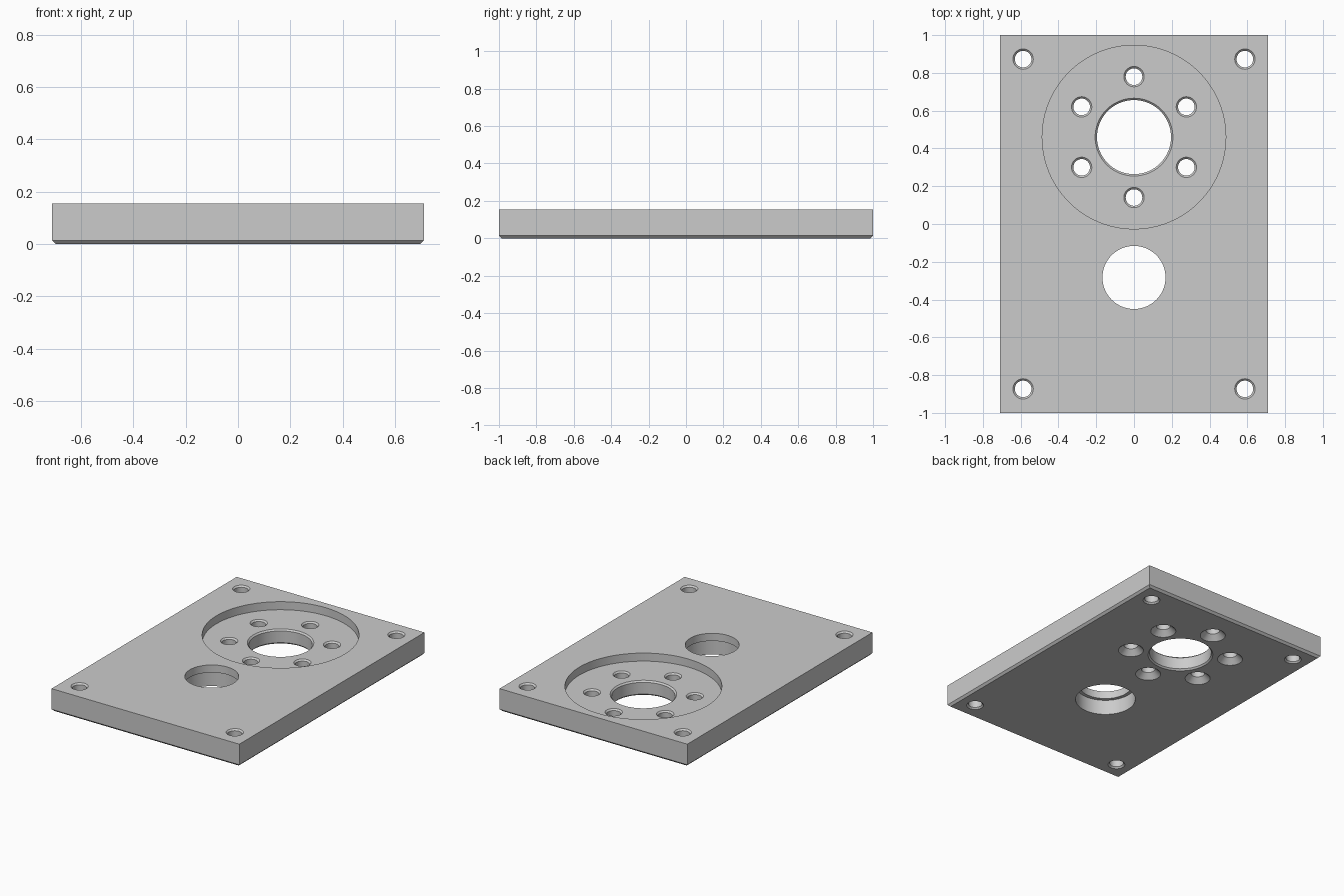
import bpy, bmesh, math
from mathutils import Matrix, Vector

cube = bpy.data.objects.get("Cube")
if cube:
    bpy.data.objects.remove(cube, do_unlink=True)

W, L, H = 1.42, 2.0, 0.155     # plate size
FLOOR = 0.10                   # floor height of the round recess
HUB_Y = 0.46                   # centre of the recess
OVER = 0.05                    # how far cutters stick out

grey = bpy.data.materials.new("plain_grey")
grey.use_nodes = True
grey.diffuse_color = (0.6, 0.6, 0.6, 1)
grey.node_tree.nodes["Principled BSDF"].inputs["Base Color"].default_value = grey.diffuse_color


def to_object(bm, name):
    bmesh.ops.recalc_face_normals(bm, faces=bm.faces)
    mesh = bpy.data.meshes.new(name)
    bm.to_mesh(mesh)
    bm.free()
    mesh.materials.append(grey)
    obj = bpy.data.objects.new(name, mesh)
    bpy.context.collection.objects.link(obj)
    return obj


def lathe(bm, x, y, profile, sides):
    """Closed solid turned from (radius, height) points, bottom to top."""
    rings = []
    for r, z in profile:
        rings.append([bm.verts.new((x + r * math.cos(a), y + r * math.sin(a), z))
                      for a in (math.tau * i / sides for i in range(sides))])
    for low, high in zip(rings, rings[1:]):
        for i in range(sides):
            j = (i + 1) % sides
            bm.faces.new((low[i], low[j], high[j], high[i]))
    bm.faces.new(rings[0][::-1])
    bm.faces.new(rings[-1])


def hole(r, sink, chamfer, top):
    """Profile of a through hole, countersunk below and chamfered on top."""
    return [(r + sink, -OVER), (r + sink, 0), (r, sink),
            (r, top - chamfer), (r + chamfer, top), (r + chamfer, top + OVER)]


# Plate with a chamfered underside
bm = bmesh.new()
bmesh.ops.create_cube(bm, size=1, matrix=Matrix.Translation((0, 0, H / 2))
                      @ Matrix.Diagonal((W, L, H, 1)))
bottom_edges = [e for e in bm.edges if all(v.co.z < 0.01 for v in e.verts)]
bmesh.ops.bevel(bm, geom=bottom_edges, offset=0.014, segments=1, affect='EDGES')
plate = to_object(bm, "mounting_plate")

# Round recess in the top
bm = bmesh.new()
lathe(bm, 0, HUB_Y, [(0.486, FLOOR), (0.486, H + OVER)], 96)
recess = to_object(bm, "recess_cutter")

# All through holes
bm = bmesh.new()
lathe(bm, 0, HUB_Y, hole(0.196, 0.01, 0.01, FLOOR), 64)
lathe(bm, 0, -0.283, [(0.19, -OVER), (0.19, 0.103), (0.167, 0.103), (0.167, H + OVER)], 64)
for i in range(6):
    a = math.radians(30 + 60 * i)
    lathe(bm, 0.32 * math.cos(a), HUB_Y + 0.32 * math.sin(a),
          hole(0.044, 0.036, 0.01, FLOOR), 32)
for sx in (-1, 1):
    for sy in (-1, 1):
        lathe(bm, sx * 0.587, sy * 0.873, hole(0.044, 0.01, 0.01, H), 32)
holes = to_object(bm, "hole_cutter")

# Cut the plate, then drop the cutters
bpy.ops.object.select_all(action='DESELECT')
bpy.context.view_layer.objects.active = plate
plate.select_set(True)
for cutter in (recess, holes):
    cutter.hide_render = True
    mod = plate.modifiers.new("cut", 'BOOLEAN')
    mod.operation = 'DIFFERENCE'
    mod.solver = 'EXACT'
    mod.object = cutter
    bpy.ops.object.modifier_apply(modifier=mod.name)
    bpy.data.objects.remove(cutter, do_unlink=True)

bpy.ops.object.shade_smooth_by_angle(angle=math.radians(30))
